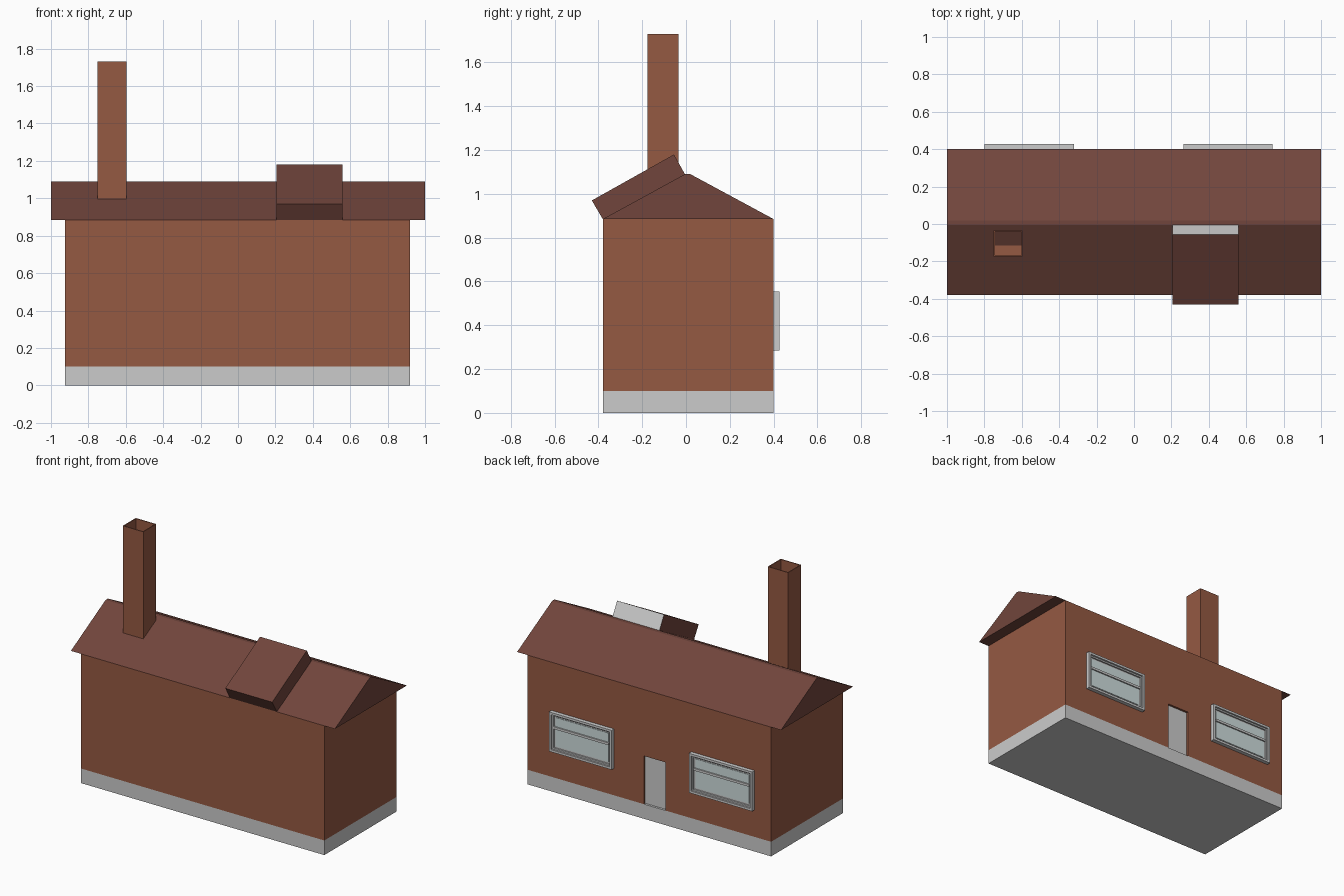
import bpy, bmesh
from mathutils import Vector

if "Cube" in bpy.data.objects:
    bpy.data.objects.remove(bpy.data.objects["Cube"])


def material(name, rgb):
    m = bpy.data.materials.new(name)
    m.diffuse_color = (*rgb, 1)
    m.use_nodes = True
    m.node_tree.nodes["Principled BSDF"].inputs["Base Color"].default_value = m.diffuse_color
    return m


BRICK = material("brick", (0.30, 0.10, 0.055))
ROOF = material("roof_tile", (0.165, 0.06, 0.045))
GLASS = material("glass", (0.62, 0.72, 0.72))


def finish(name, bm, *mats):
    me = bpy.data.meshes.new(name)
    bm.normal_update()
    bm.to_mesh(me)
    bm.free()
    for m in mats:
        me.materials.append(m)
    ob = bpy.data.objects.new(name, me)
    bpy.context.collection.objects.link(ob)
    return ob


def box_bm(lo, hi):
    bm = bmesh.new()
    bmesh.ops.create_cube(bm, size=1)
    lo, hi = Vector(lo), Vector(hi)
    for v in bm.verts:
        v.co = (lo + hi) / 2 + v.co * (hi - lo)
    bm.normal_update()
    return bm


def box(name, lo, hi, *mats):
    return finish(name, box_bm(lo, hi), *mats)


def hollow_box(name, lo, hi, direction, steps, *mats):
    """Box whose face towards direction is stepped inwards by (rim, depth) pairs."""
    bm = box_bm(lo, hi)
    face = max(bm.faces, key=lambda f: f.normal.dot(Vector(direction)))
    for rim, depth in steps:
        bmesh.ops.inset_individual(bm, faces=[face], thickness=rim, depth=0)
        bmesh.ops.inset_individual(bm, faces=[face], thickness=0, depth=-depth)
    return finish(name, bm, *mats)


def prism_x(name, profile, x0, x1, *mats):
    """Extrude a (y, z) profile along x."""
    bm = bmesh.new()
    face = bm.faces.new([bm.verts.new((x0, y, z)) for y, z in profile])
    ext = bmesh.ops.extrude_face_region(bm, geom=[face])
    verts = [g for g in ext["geom"] if isinstance(g, bmesh.types.BMVert)]
    bmesh.ops.translate(bm, verts=verts, vec=(x1 - x0, 0, 0))
    bmesh.ops.recalc_face_normals(bm, faces=bm.faces)
    return finish(name, bm, *mats)


# Foundation and walls
box("foundation", (-0.925, -0.38, 0), (0.92, 0.40, 0.10))
walls = box("walls", (-0.925, -0.38, 0.10), (0.92, 0.40, 0.885), BRICK)

# Door recess and door
cutter = box("door_cutter", (-0.125, 0.375, 0.05), (0.04, 0.5, 0.43))
cutter.hide_render = True
mod = walls.modifiers.new("door_recess", "BOOLEAN")
mod.object = cutter
mod.operation = "DIFFERENCE"
mod.solver = "EXACT"
bpy.context.view_layer.objects.active = walls
bpy.ops.object.modifier_apply(modifier=mod.name)
bpy.data.objects.remove(cutter)
box("door", (-0.125, 0.37, 0.10), (0.04, 0.385, 0.43))

# Gabled roof with a narrow flat ridge
prism_x("roof", [(-0.38, 0.885), (-0.005, 1.09), (0.02, 1.09), (0.40, 0.885)],
        -1, 1, ROOF)

# Tilted roof dormer with a grey rear face
dormer = prism_x("dormer", [(-0.38, 0.885), (-0.43, 0.97), (-0.055, 1.18), (-0.005, 1.09)],
                 0.205, 0.56, ROOF, None)
max(dormer.data.polygons, key=lambda p: p.normal.y).material_index = 1

# Hollow chimney
hollow_box("chimney", (-0.75, -0.175, 0.90), (-0.595, -0.035, 1.73),
           (0, 0, 1), [(0.009, 0.70)], BRICK)

# Windows with stepped frames, a crossbar and glass
for side, x0, x1 in (("left", 0.265, 0.74), ("right", -0.80, -0.32)):
    hollow_box(side + "_window_frame", (x0, 0.39, 0.285), (x1, 0.427, 0.555),
               (0, 1, 0), [(0.022, 0.012), (0.014, 0.010)])
    box(side + "_window_glass", (x0 + 0.036, 0.40, 0.321), (x1 - 0.036, 0.408, 0.519), GLASS)
    box(side + "_window_bar", (x0 + 0.03, 0.40, 0.441), (x1 - 0.03, 0.417, 0.457))
